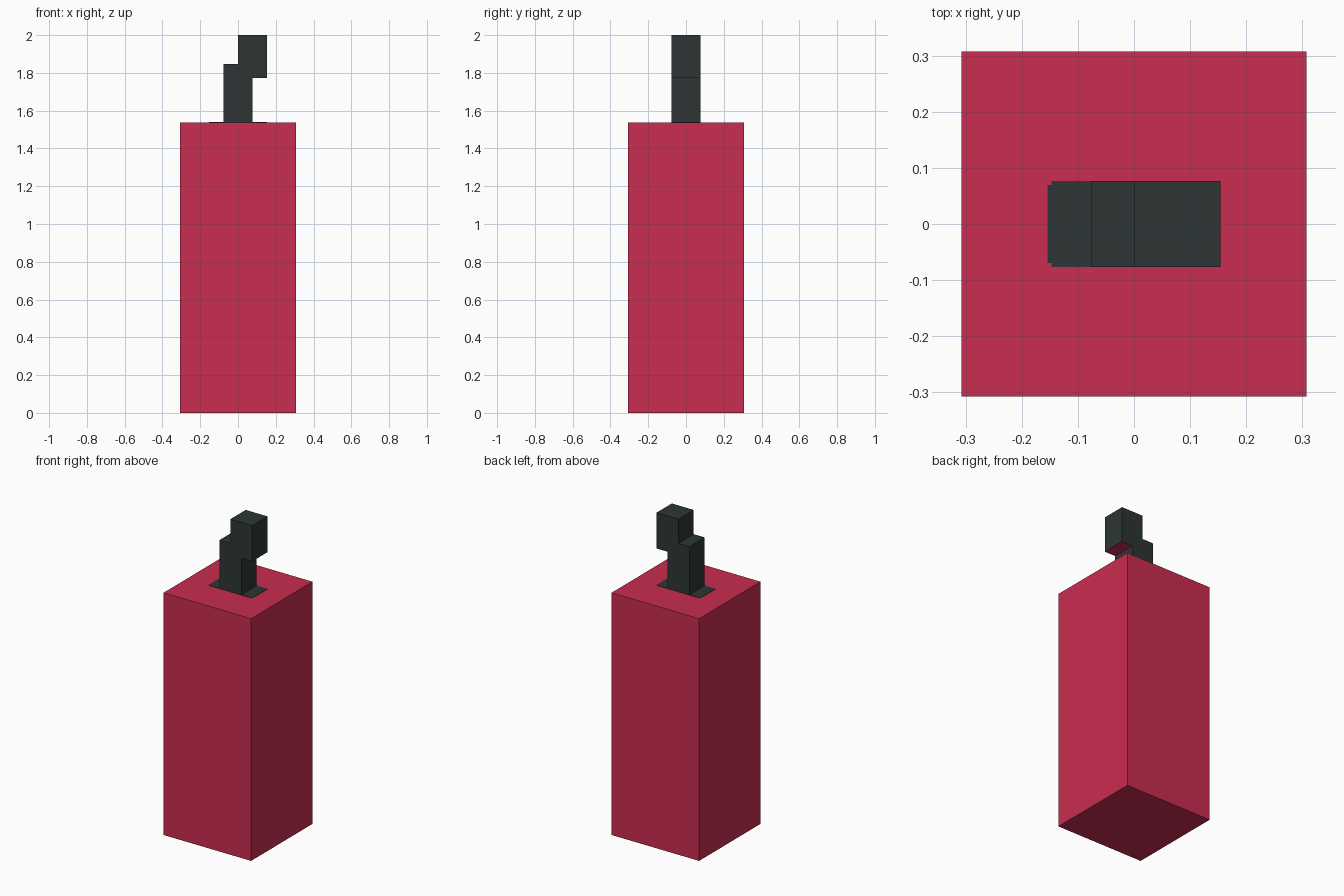
import bpy, bmesh
from mathutils import Vector

if "Cube" in bpy.data.objects:
    bpy.data.objects.remove(bpy.data.objects["Cube"])

U = 1 / 13                      # one block unit: the model is 26 units tall
TOP = 20 * U                    # top of the wax body


def material(name, rgb):
    m = bpy.data.materials.new(name)
    m.diffuse_color = (*rgb, 1)
    m.use_nodes = True
    m.node_tree.nodes["Principled BSDF"].inputs["Base Color"].default_value = m.diffuse_color
    return m


red = material("red_wax", (0.584, 0.026, 0.080))
dark = material("charred_black", (0.026, 0.036, 0.036))


def prism(name, outline, direction, mats):
    """Extrude a flat outline along a direction into a closed solid."""
    bm = bmesh.new()
    face = bm.faces.new([bm.verts.new(p) for p in outline])
    ext = bmesh.ops.extrude_face_region(bm, geom=[face])
    moved = [g for g in ext["geom"] if isinstance(g, bmesh.types.BMVert)]
    bmesh.ops.translate(bm, verts=moved, vec=Vector(direction))
    bmesh.ops.recalc_face_normals(bm, faces=bm.faces)
    mesh = bpy.data.meshes.new(name)
    bm.to_mesh(mesh)
    bm.free()
    for m in mats:
        mesh.materials.append(m)
    obj = bpy.data.objects.new(name, mesh)
    bpy.context.collection.objects.link(obj)
    return obj


# Square wax body
h = 4 * U
prism("wax_body", [(-h, -h, 0), (h, -h, 0), (h, h, 0), (-h, h, 0)],
      (0, 0, TOP), [red])

# Stepped wick: lower post with an offset upper block
profile = [(-1, 20), (1, 20), (1, 23.05), (2, 23.05),
           (2, 26), (0, 26), (0, 24), (-1, 24)]
wick = prism("wick", [(x * U, -U, z * U) for x, z in profile],
             (0, 2 * U, 0), [dark, red])
# The underside of the overhang is red
for p in wick.data.polygons:
    if p.normal.z < -0.9:
        p.material_index = 1

# Thin scorch mark around the wick, with small notched corners
a, b, n = 2 * U, U, 0.007
quarter = [(a, b - n), (a - n, b - n), (a - n, b)]
right_half = [(x, -y) for x, y in reversed(quarter)] + quarter
mark = right_half + [(-x, -y) for x, y in right_half]
prism("scorch_mark", [(x, y, TOP) for x, y in mark], (0, 0, 0.002), [dark])
